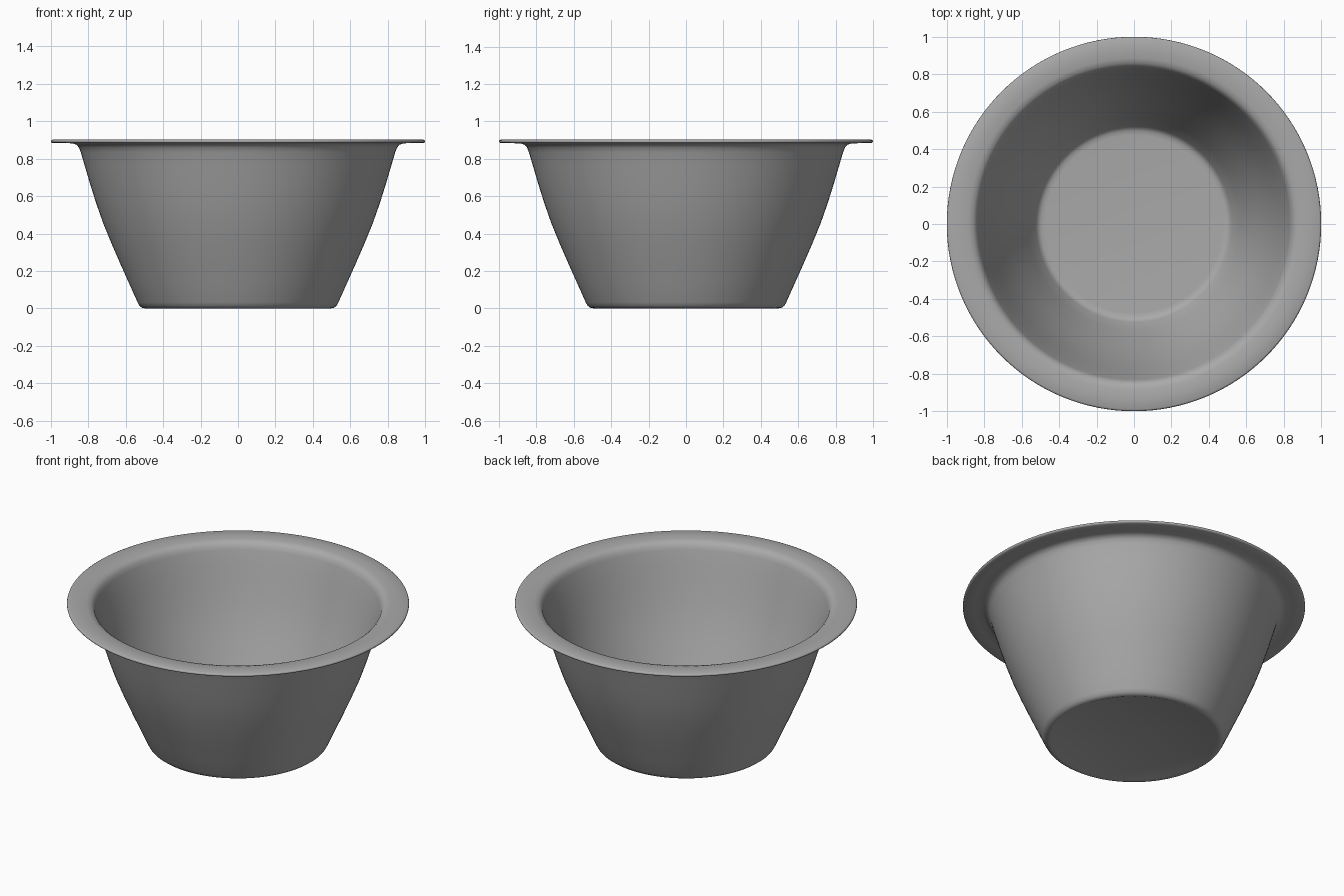
import bpy, bmesh, math

SEGMENTS = 128

# Outer wall from base centre up to the rim edge, then the inner wall back down (radius, height)
profile = [
    (0.0, 0.004), (0.485, 0.004), (0.495, 0.0), (0.513, 0.004), (0.526, 0.014), (0.536, 0.032),
    (0.58, 0.130), (0.627, 0.235), (0.675, 0.345), (0.72, 0.455),
    (0.757, 0.560), (0.79, 0.665), (0.818, 0.760), (0.840, 0.835),
    (0.850, 0.860), (0.864, 0.875), (0.885, 0.882), (0.93, 0.883), (0.99, 0.883),
    (0.998, 0.887), (1.0, 0.892), (0.998, 0.898), (0.99, 0.902),
    (0.93, 0.902), (0.885, 0.900), (0.860, 0.893), (0.842, 0.877), (0.832, 0.850),
    (0.804, 0.760), (0.776, 0.665), (0.743, 0.560), (0.706, 0.455),
    (0.661, 0.345), (0.613, 0.235), (0.566, 0.130), (0.523, 0.042),
    (0.512, 0.028), (0.497, 0.020), (0.475, 0.018), (0.0, 0.018),
]

# Bowl: spin the profile around the z axis
bm = bmesh.new()
verts = [bm.verts.new((r, 0, z)) for r, z in profile]
edges = [bm.edges.new(pair) for pair in zip(verts, verts[1:])]
bmesh.ops.spin(bm, geom=verts + edges, cent=(0, 0, 0), axis=(0, 0, 1),
               angle=math.tau, steps=SEGMENTS, use_duplicate=False)
bmesh.ops.remove_doubles(bm, verts=bm.verts, dist=0.0001)
bmesh.ops.recalc_face_normals(bm, faces=bm.faces)
mesh = bpy.data.meshes.new("mixing_bowl")
bm.to_mesh(mesh)
bm.free()

# Dark grey surface
grey = bpy.data.materials.new("dark_grey")
grey.diffuse_color = (0.4, 0.4, 0.4, 1)
mesh.materials.append(grey)

bowl = bpy.data.objects.new("mixing_bowl", mesh)
bpy.context.collection.objects.link(bowl)
bpy.context.view_layer.objects.active = bowl
bowl.select_set(True)
bpy.ops.object.shade_smooth_by_angle(angle=math.radians(50))
